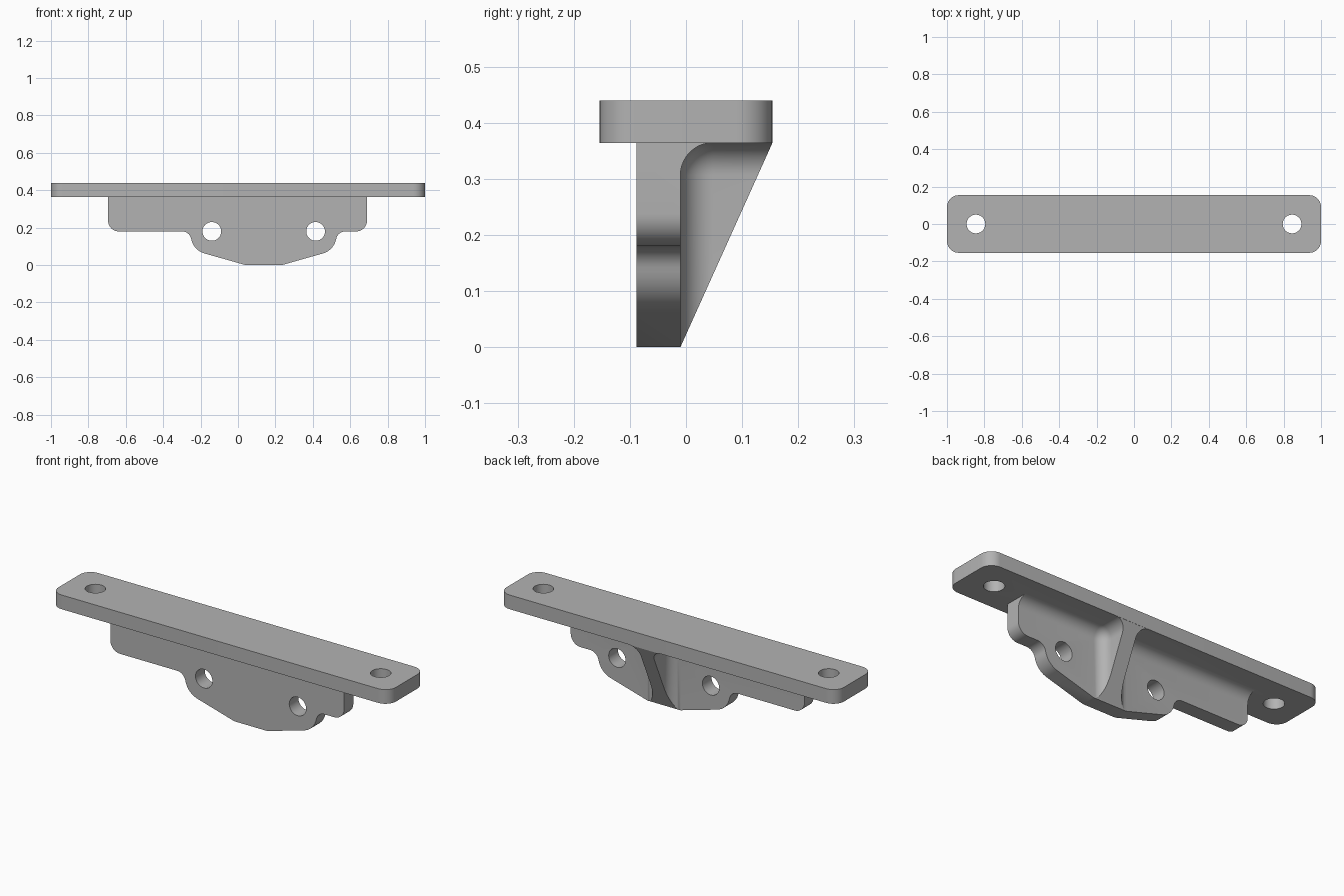
import bpy, bmesh, math
from mathutils import Vector, Matrix

cube = bpy.data.objects.get("Cube")
if cube:
    bpy.data.objects.remove(cube, do_unlink=True)

grey = bpy.data.materials.new("grey metal")
grey.use_nodes = True
grey.diffuse_color = (0.45, 0.45, 0.45, 1)
grey.node_tree.nodes["Principled BSDF"].inputs["Base Color"].default_value = grey.diffuse_color

PLATE_BOTTOM, PLATE_TOP = 0.364, 0.44
HALF_DEPTH = 0.154
WEB_FRONT, WEB_BACK = -0.088, -0.01
RIB_X, RIB_HALF = 0.1375, 0.04
FILLET = 0.058


def rounded(corners, steps=10):
    """Outline from (a, b, radius) corners, each replaced by a tangent arc."""
    out = []
    for i, (a, b, r) in enumerate(corners):
        p = Vector((a, b))
        if r == 0:
            out.append(p)
            continue
        u = (Vector(corners[i - 1][:2]) - p).normalized()
        v = (Vector(corners[(i + 1) % len(corners)][:2]) - p).normalized()
        half = u.angle(v) / 2
        centre = p + (u + v).normalized() * (r / math.sin(half))
        start = p + u * (r / math.tan(half)) - centre
        sweep = start.angle_signed(p + v * (r / math.tan(half)) - centre)
        for k in range(steps + 1):
            out.append(centre + Matrix.Rotation(-sweep * k / steps, 2) @ start)
    return out


def finish(name, bm):
    bmesh.ops.recalc_face_normals(bm, faces=bm.faces)
    mesh = bpy.data.meshes.new(name)
    bm.to_mesh(mesh)
    bm.free()
    mesh.materials.append(grey)
    obj = bpy.data.objects.new(name, mesh)
    bpy.context.collection.objects.link(obj)
    return obj


def extrude(name, outline, axis, low, high):
    """Prism of a 2D outline along the given axis."""
    bm = bmesh.new()
    place = {"x": lambda p: (low, p[0], p[1]),
             "y": lambda p: (p[0], low, p[1]),
             "z": lambda p: (p[0], p[1], low)}[axis]
    face = bm.faces.new([bm.verts.new(place(p)) for p in outline])
    moved = bmesh.ops.extrude_face_region(bm, geom=[face])["geom"]
    shift = Vector([(high - low) * (axis == c) for c in "xyz"])
    bmesh.ops.translate(bm, vec=shift, verts=[e for e in moved if isinstance(e, bmesh.types.BMVert)])
    return finish(name, bm)


def circle(a, b, r, n=40):
    return [(a + r * math.cos(math.tau * k / n), b + r * math.sin(math.tau * k / n)) for k in range(n)]


def combine(obj, other, operation):
    mod = obj.modifiers.new(operation.lower(), "BOOLEAN")
    mod.operation, mod.solver, mod.object = operation, "EXACT", other
    bpy.context.view_layer.objects.active = obj
    bpy.ops.object.modifier_apply(modifier=mod.name)
    bpy.data.objects.remove(other, do_unlink=True)


# Hanging web, first as a deep block in the web's outline
half = [(-0.26, 0.18, 0.05), (-0.235, 0.078, 0.1), (0.04, 0, 0)]
mirrored = [(2 * RIB_X - x, z, r) for x, z, r in reversed(half)]
outline = ([(-0.695, 0.4, 0), (-0.695, 0.18, FILLET)] + half + mirrored
           + [(0.69, 0.18, FILLET), (0.69, 0.4, 0)])
bracket = extrude("bracket", rounded(outline), "y", WEB_FRONT, HALF_DEPTH - 0.001)

# Pockets either side of the rib leave the web, the rib and their fillets
for side in (-1, 1):
    bm = bmesh.new()
    bmesh.ops.create_cube(bm, size=2)
    size = Vector((0.6, 0.3, 0.4))
    bmesh.ops.scale(bm, vec=size, verts=bm.verts)
    bmesh.ops.translate(bm, verts=bm.verts, vec=(
        RIB_X + side * (RIB_HALF + size.x), WEB_BACK + size.y, PLATE_BOTTOM + 0.0005 - size.z))
    bmesh.ops.bevel(bm, geom=bm.edges[:], offset=FILLET, segments=10, profile=0.5, affect="EDGES")
    combine(bracket, finish("pocket", bm), "DIFFERENCE")

# Sloping back of the rib
slope = (HALF_DEPTH - WEB_BACK) / PLATE_BOTTOM
wedge = [(WEB_BACK + slope * z, z) for z in (-0.1, 0.5)] + [(0.6, 0.5), (0.6, -0.1)]
combine(bracket, extrude("slope_cutter", wedge, "x", -1, 1), "DIFFERENCE")

# Web bolt holes
for x in (-0.14, 0.415):
    combine(bracket, extrude("web_hole", circle(x, 0.18, 0.05), "y", -0.3, 0.3), "DIFFERENCE")

# Mounting plate with rounded corners and two holes
corners = [(x, y, 0.063) for x, y in ((-1, -HALF_DEPTH), (1, -HALF_DEPTH), (1, HALF_DEPTH), (-1, HALF_DEPTH))]
plate = extrude("mounting_plate", rounded(corners), "z", PLATE_BOTTOM, PLATE_TOP)
for x in (-0.845, 0.845):
    combine(plate, extrude("plate_hole", circle(x, 0, 0.05), "z", 0.2, 0.6), "DIFFERENCE")
combine(bracket, plate, "UNION")

# Smooth curved faces, keep real edges sharp
bpy.ops.object.select_all(action="DESELECT")
bracket.select_set(True)
bpy.context.view_layer.objects.active = bracket
bpy.ops.object.shade_smooth_by_angle(angle=math.radians(25))
